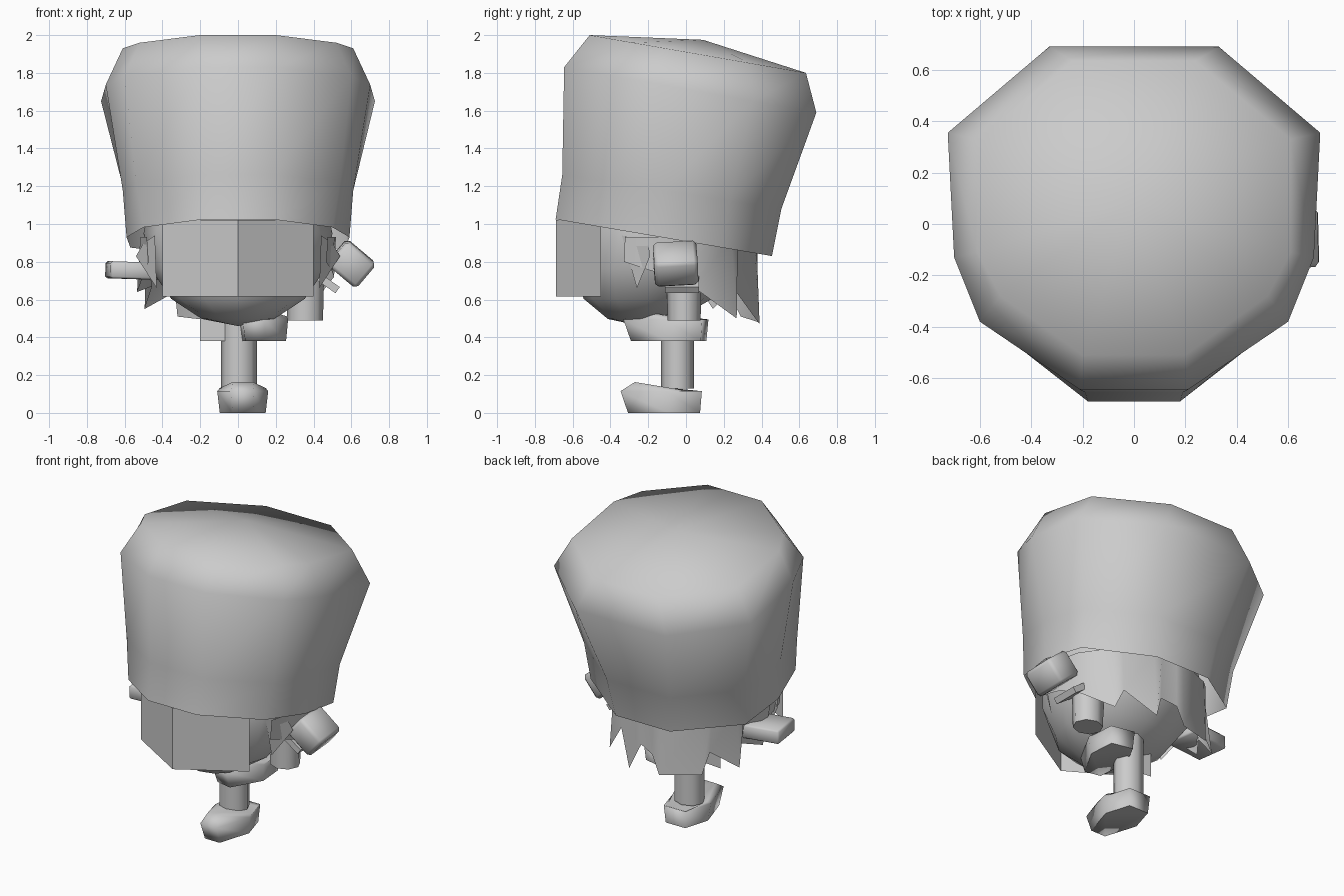
import bpy, math
from mathutils import Matrix, Vector

if "Cube" in bpy.data.objects:
    bpy.data.objects.remove(bpy.data.objects["Cube"])


def mesh(name, verts, faces, smooth=None):
    me = bpy.data.meshes.new(name)
    me.from_pydata([tuple(v) for v in verts], [], faces)
    ob = bpy.data.objects.new(name, me)
    bpy.context.collection.objects.link(ob)
    bpy.ops.object.select_all(action='DESELECT')
    bpy.context.view_layer.objects.active = ob
    ob.select_set(True)
    bpy.ops.object.mode_set(mode='EDIT')
    bpy.ops.mesh.select_all(action='SELECT')
    bpy.ops.mesh.normals_make_consistent(inside=False)
    bpy.ops.object.mode_set(mode='OBJECT')
    if smooth:
        bpy.ops.object.shade_smooth_by_angle(angle=math.radians(smooth))
    return ob


def loft(name, rings, bottom=None, top=None, smooth=None):
    """Join equal-sized rings; optional apex points or True for flat caps."""
    n = len(rings[0])
    verts = [v for r in rings for v in r]
    faces = []
    for k in range(len(rings) - 1):
        for i in range(n):
            j = (i + 1) % n
            faces.append((k*n + i, k*n + j, (k+1)*n + j, (k+1)*n + i))
    for cap, base in ((bottom, 0), (top, (len(rings) - 1)*n)):
        if cap is True:
            faces.append(tuple(range(base, base + n)))
        elif cap:
            verts.append(cap)
            faces += [(base + i, base + (i+1) % n, len(verts) - 1) for i in range(n)]
    return mesh(name, verts, faces, smooth)


def hat_ring(half, z0, slope):
    """Mirror half of a ten-sided outline and lay it on a tilted plane."""
    y0 = half[0][1]
    pts = half + [(-x, y) for x, y in reversed(half)]
    return [(x, y, z0 - slope*(y - y0)) for x, y in pts]


# Tall flared hat, open below
loft("tall_hat", [
    hat_ring([(.18, -.69), (.50, -.44), (.59, -.13), (.57, .19), (.20, .455)], 1.025, .17),
    hat_ring([(.19, -.655), (.54, -.40), (.61, -.12), (.59, .23), (.23, .505)], 1.26, .155),
    hat_ring([(.21, -.645), (.60, -.38), (.70, -.13), (.725, .355), (.33, .69)], 1.83, .18),
    hat_ring([(.20, -.51), (.52, -.28), (.61, -.11), (.61, .33), (.24, .635)], 2.0, .1747),
], top=(0, .09, 1.975), smooth=60)

# Head: sphere with the chin pushed forward, kept behind the face plate
bpy.ops.mesh.primitive_uv_sphere_add(segments=12, ring_count=8, radius=1)
head = bpy.context.object
head.name = "head"
for v in head.data.vertices:
    x, y, z = v.co
    x *= .5
    y = -.11 + .48*y - .13*max(0, -z)
    v.co = (x, max(y, -.66 + .6*abs(x)), .95 + .49*z)
bpy.ops.object.shade_smooth_by_angle(angle=math.radians(60))

# Folded face plate
mesh("face_plate", [(x, y, z) for z in (.615, 1.02)
                    for x, y in ((-.4, -.45), (0, -.688), (.4, -.45))],
     [(0, 1, 4, 3), (1, 2, 5, 4)], 60)

# Jagged hair fringe round sides and back: (angle, radius, height) of lower edge
edge = [(-24, .51, .80), (-10, .50, .76), (4, .51, .72), (20, .49, .66),
        (46, .54, .50), (52, .48, .65), (74, .53, .47), (80, .48, .63),
        (92, .50, .60), (98, .51, .48), (128, .52, .51), (134, .48, .64),
        (152, .56, .55), (158, .49, .67), (172, .54, .64), (186, .49, .76), (202, .51, .80)]
verts, faces = [], []
for i, (a, r, z) in enumerate(edge):
    c, s = math.cos(math.radians(a)), math.sin(math.radians(a))
    verts += [(r*c, -.12 + r*s, z), (.52*c, -.12 + .50*s, .93)]
    if i:
        faces.append((2*i - 2, 2*i, 2*i + 1, 2*i - 1))
mesh("hair_fringe", verts, faces, 60)

# Loose side locks
for side in (-1, 1):
    mesh("side_lock", [(side*.44, -.34, .94), (side*.43, -.26, .66),
                       (side*.54, -.19, .83), (side*.50, -.2, .90)], [(0, 1, 2, 3)])


def shoe(name, loc, yaw, stretch=1):
    """Six-sided shoe with a narrow toe and a raised instep."""
    foot = [(.08, .08), (.135, -.10), (.06, -.33), (-.06, -.33), (-.135, -.10), (-.08, .08)]
    m = Matrix.Translation(loc) @ Matrix.Rotation(math.radians(yaw), 4, 'Z')
    low = [m @ Vector((x*.9, y*.93*stretch, 0)) for x, y in foot]
    mid = [m @ Vector((x, y*1.05*stretch, .115)) for x, y in foot]
    top = [m @ Vector((x*.9, y*.82*stretch, .118 - .137*y)) for x, y in foot]
    loft(name, [low, mid, top], True, True, 75)


shoe("standing_shoe", (.025, 0, 0), 0)
shoe("raised_shoe", (.155, .02, .38), -12)


def limb(name, x, y, r, z0, z1, flare=1):
    def ring(z, k):
        return [(x + k*r*math.cos(a*math.pi/4), y + k*r*.92*math.sin(a*math.pi/4), z)
                for a in range(8)]
    loft(name, [ring(z0, 1), ring(z1, flare)], True, True, 50)


limb("standing_leg", .005, -.045, .095, .13, .55)
limb("raised_arm", .355, -.01, .095, .49, .70, 1.05)

# Small tunic hem beside the standing leg
mesh("tunic_hem", [(-.2, -.08, .38), (.12, -.11, .38), (.12, -.11, .56), (-.2, -.08, .56)],
     [(0, 1, 2, 3)])


def block(name, loc, size, rot, bevel):
    bpy.ops.mesh.primitive_cube_add(size=1, location=loc, rotation=[math.radians(r) for r in rot])
    ob = bpy.context.object
    ob.name = name
    ob.scale = size
    bpy.ops.object.transform_apply(location=False, rotation=False, scale=True)
    if bevel:
        m = ob.modifiers.new("soft_edges", 'BEVEL')
        m.width, m.segments = bevel, 1
    bpy.ops.object.shade_smooth_by_angle(angle=math.radians(95 if bevel else 50))


# Hands and cuff
block("right_hand", (.60, -.055, .79), (.20, .23, .17), (4, 40, 4), .02)
block("right_cuff", (.47, -.02, .69), (.14, .18, .04), (0, 35, 0), 0)
block("left_hand", (-.54, -.06, .753), (.30, .22, .09), (0, 2, 8), .01)
